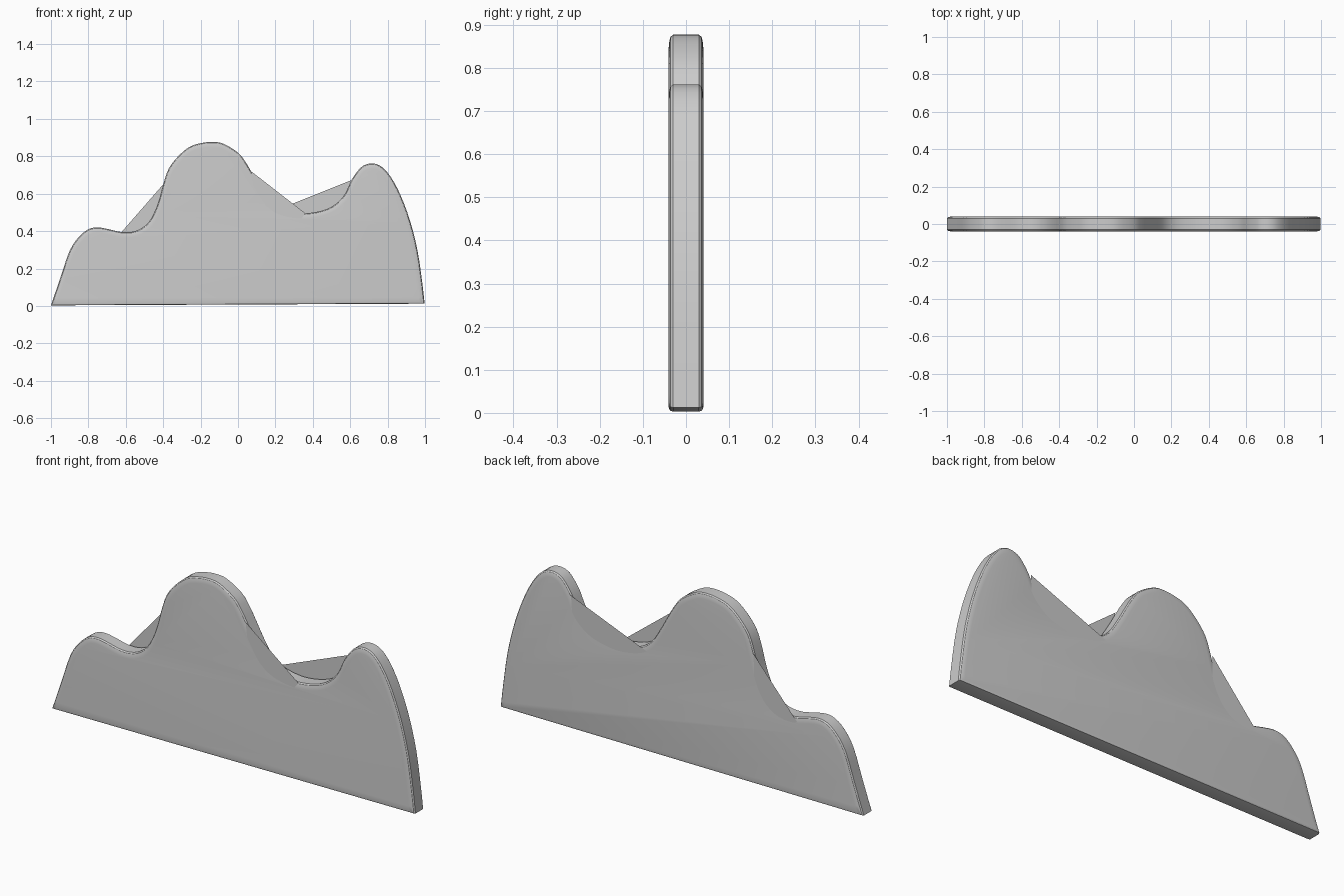
import bpy, bmesh
from mathutils import Vector

if "Cube" in bpy.data.objects:
    bpy.data.objects.remove(bpy.data.objects["Cube"])

# Hill silhouette, left to right (x, z)
profile = [(-1, .003), (-.95, .15), (-.9, .295), (-.85, .37), (-.8, .41), (-.75, .42),
           (-.69, .41), (-.62, .395), (-.55, .4), (-.49, .435), (-.45, .495), (-.42, .575),
           (-.4, .65), (-.37, .735), (-.32, .8), (-.26, .85), (-.2, .87), (-.14, .877),
           (-.08, .868), (0, .82), (.04, .77), (.07, .72), (.12, .63), (.17, .555),
           (.23, .515), (.3, .498), (.36, .495), (.43, .505), (.49, .525), (.54, .56),
           (.575, .605), (.605, .67), (.635, .715), (.67, .75), (.72, .762), (.77, .743),
           (.82, .685), (.87, .59), (.92, .455), (.96, .295), (.985, .125), (.998, .012)]
STEPS = 3


def smooth_curve(points):
    p = [Vector(q) for q in points]
    p = [p[0] * 2 - p[1]] + p + [p[-1] * 2 - p[-2]]
    out = []
    for i in range(1, len(p) - 2):
        a, b, c, d = p[i - 1:i + 3]
        for k in range(STEPS):
            t = k / STEPS
            out.append(.5 * (2 * b + (c - a) * t + (2 * a - 5 * b + 4 * c - d) * t * t
                             + (3 * b - a - 3 * c + d) * t ** 3))
    return out + [p[-2]]


def inset(outline, d):
    n, res = len(outline), []
    for i, p in enumerate(outline):
        a = outline[max(i - 1, 0)]
        b = outline[min(i + 1, n - 1)]
        t = (b - a).normalized()
        q = p + Vector((t.y, -t.x)) * d
        if i in (0, n - 1):                      # base corners get a small edge
            q.y = p.y + d * .35
        res.append(q)
    return res


outline = smooth_curve(profile)
n = len(outline)
bm = bmesh.new()

# Rounded rim: rings from front to back
section = [(-.04, .028), (-.0385, .014), (-.036, .005), (-.03, 0),
           (.03, 0), (.036, .005), (.0385, .014), (.04, .028)]
rings = [[bm.verts.new((q.x, y, q.y)) for q in inset(outline, d)] for y, d in section]
for r0, r1 in zip(rings, rings[1:]):
    for i in range(n):
        j = (i + 1) % n
        bm.faces.new((r0[i], r0[j], r1[j], r1[i]))

# Flat front and back
bm.faces.new(rings[0][::-1])
bm.faces.new(rings[-1])
bmesh.ops.recalc_face_normals(bm, faces=bm.faces[:])

# Flat webs that bridge the valleys on one side only
inner = inset(outline, .028)


def web(a, b, y):
    """Fill below the straight line a (left) to b (right), down to the rim."""
    mid = [q for q in inner[1:-1] if a[0] < q.x < b[0]]
    pts = [Vector(a), Vector(b)] + mid[::-1]
    if y < 0:
        pts.reverse()
    bm.faces.new([bm.verts.new((q.x, y, q.y)) for q in pts])


web((.07, .72), (.36, .495), -.04)
web((-.64, .375), (-.4, .65), .04)
web((.19, .506), (.605, .672), .04)

mesh = bpy.data.meshes.new("hill_plate")
bm.to_mesh(mesh)
bm.free()
plate = bpy.data.objects.new("hill_plate", mesh)
bpy.context.collection.objects.link(plate)
bpy.context.view_layer.objects.active = plate
plate.select_set(True)
bpy.ops.object.shade_smooth_by_angle(angle=.6)
